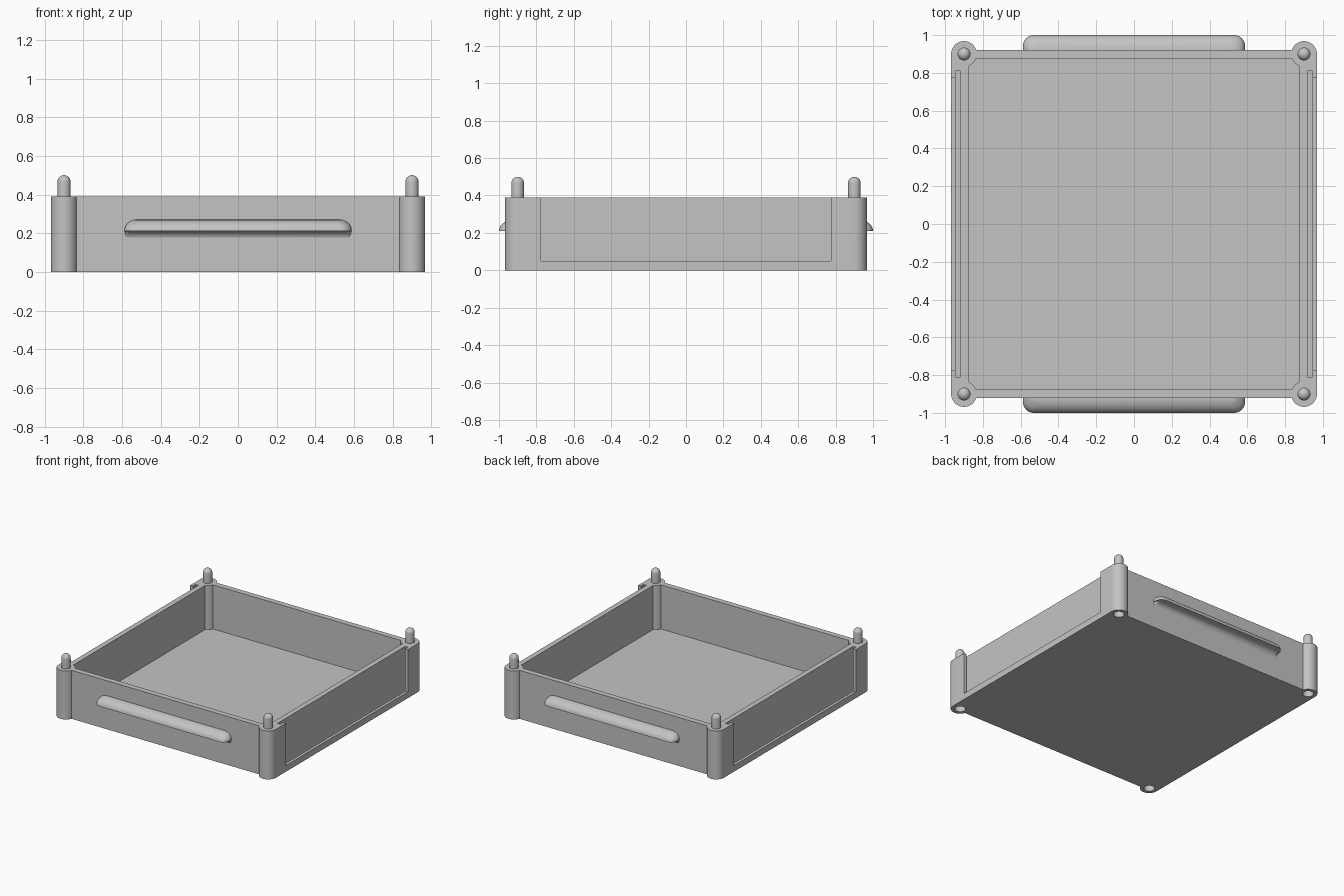
import bpy
import bmesh
from math import sin, cos, pi, asin, radians, sqrt
from mathutils import Matrix

cube = bpy.data.objects.get("Cube")
if cube:
    bpy.data.objects.remove(cube, do_unlink=True)

HEIGHT = 0.39
FLOOR = 0.035
SIDE = 0.968        # outer half width
WALL = 0.922        # outer half depth of the front and back walls
INNER = 0.877       # half size of the cavity
POST = 0.9          # post centre
R = SIDE - POST     # post radius
CORNERS = [(1, 1), (-1, 1), (-1, -1), (1, -1)]

grey = bpy.data.materials.new("plain_grey")
grey.use_nodes = True
grey.diffuse_color = (0.55, 0.55, 0.55, 1)
grey.node_tree.nodes["Principled BSDF"].inputs["Base Color"].default_value = grey.diffuse_color


def make(name, bm):
    bmesh.ops.recalc_face_normals(bm, faces=bm.faces)
    mesh = bpy.data.meshes.new(name)
    bm.to_mesh(mesh)
    bm.free()
    mesh.materials.append(grey)
    obj = bpy.data.objects.new(name, mesh)
    bpy.context.collection.objects.link(obj)
    return obj


def loft(name, rings):
    """Skin a stack of rings with equal point counts and cap both ends."""
    bm = bmesh.new()
    loops = [[bm.verts.new(p) for p in ring] for ring in rings]
    n = len(loops[0])
    for a, b in zip(loops, loops[1:]):
        for i in range(n):
            j = (i + 1) % n
            bm.faces.new((a[i], a[j], b[j], b[i]))
    bm.faces.new(loops[0][::-1])
    bm.faces.new(loops[-1])
    return make(name, bm)


def prism(name, outline, z0, z1):
    return loft(name, [[(x, y, z) for x, y in outline] for z in (z0, z1)])


def block(name, xa, xb, y, z0, z1):
    x0, x1 = sorted((xa, xb))
    return prism(name, [(x0, -y), (x1, -y), (x1, y), (x0, y)], z0, z1)


def corner_outline(start, end, steps):
    """Plan outline, counter-clockwise, following the post circle at each corner."""
    points = []
    for sx, sy in CORNERS:
        arc = []
        for i in range(steps + 1):
            a = start + (end - start) * i / steps
            arc.append((sx * (POST + R * cos(a)), sy * (POST + R * sin(a))))
        points += arc if sx * sy > 0 else arc[::-1]
    return points


def pin(name, x, y, radius, z0, z1):
    """Round pin with a domed top."""
    profile = [(radius, z0)]
    for i in range(8):
        a = pi / 2 * i / 8
        profile.append((radius * cos(a), z1 - radius + radius * sin(a)))
    profile.append((radius * 0.04, z1))
    turn = [2 * pi * k / 32 for k in range(32)]
    return loft(name, [[(x + r * cos(t), y + r * sin(t), z) for t in turn]
                       for r, z in profile])


# Tray shell with round corner posts, cavity running round the posts
tray = prism("tray_body", corner_outline(0, pi - asin((WALL - POST) / R), 24), 0, HEIGHT)
lean = asin((POST - INNER) / R)
cutters = [prism("cavity_cutter", corner_outline(1.5 * pi - lean, pi + lean, 10), FLOOR, 0.6)]

# Label slots and windows in both sides
for s in (-1, 1):
    cutters.append(block("slot_cutter", s * 0.919, s * 0.945, 0.81, 0.018, 0.62))
    cutters.append(block("window_cutter", s * 0.935, s * 1.1, 0.775, 0.05, 0.64))

# Sockets under the posts
for sx, sy in CORNERS:
    cutters.append(pin("socket_cutter", sx * POST, sy * POST, 0.04, -0.05, 0.12))

for cutter in cutters:
    cutter.hide_render = True
    mod = tray.modifiers.new(cutter.name, "BOOLEAN")
    mod.operation = "DIFFERENCE"
    mod.solver = "EXACT"
    mod.object = cutter
bpy.context.view_layer.update()
graph = bpy.context.evaluated_depsgraph_get()
cut_mesh = bpy.data.meshes.new_from_object(tray.evaluated_get(graph))
tray.modifiers.clear()
tray.data = cut_mesh
for cutter in cutters:
    bpy.data.objects.remove(cutter, do_unlink=True)
parts = [tray]

# Stacking pegs
for sx, sy in CORNERS:
    name = ("back" if sy > 0 else "front") + ("_left" if sx > 0 else "_right") + "_peg"
    parts.append(pin(name, sx * POST, sy * POST, 0.034, HEIGHT - 0.01, 0.5))


# Handles: rounded lip above, hollow cove below
def handle_ring(half, reach, z):
    r = min(0.058, reach - 0.91)
    ring = [(-half, 0.905, z)]
    for cx, a0 in ((-half + r, pi), (half - r, pi / 2)):
        for i in range(9):
            a = a0 - pi / 2 * i / 8
            ring.append((cx + r * cos(a), reach - r + r * sin(a), z))
    return ring + [(half, 0.905, z)]


def handle(name, angle):
    rings = []
    for i in range(9):
        a = pi / 2 * i / 8
        rise = sin(a)
        rings.append(handle_ring(0.56 + 0.028 * sqrt(1 - (1 - rise) ** 2),
                                 0.965 - 0.045 * cos(a), 0.165 + 0.045 * rise))
    for i in range(11):
        a = pi / 2 * i / 10
        rings.append(handle_ring(0.528 + 0.06 * cos(a), 0.92 + 0.08 * cos(a),
                                 0.21 + 0.06 * sin(a)))
    obj = loft(name, rings)
    obj.data.transform(Matrix.Rotation(angle, 4, "Z"))
    return obj


parts += [handle("back_handle", 0), handle("front_handle", pi)]

# Smooth shading with sharp edges kept
bpy.ops.object.select_all(action="DESELECT")
for part in parts:
    part.select_set(True)
bpy.context.view_layer.objects.active = tray
bpy.ops.object.shade_smooth_by_angle(angle=radians(30))
